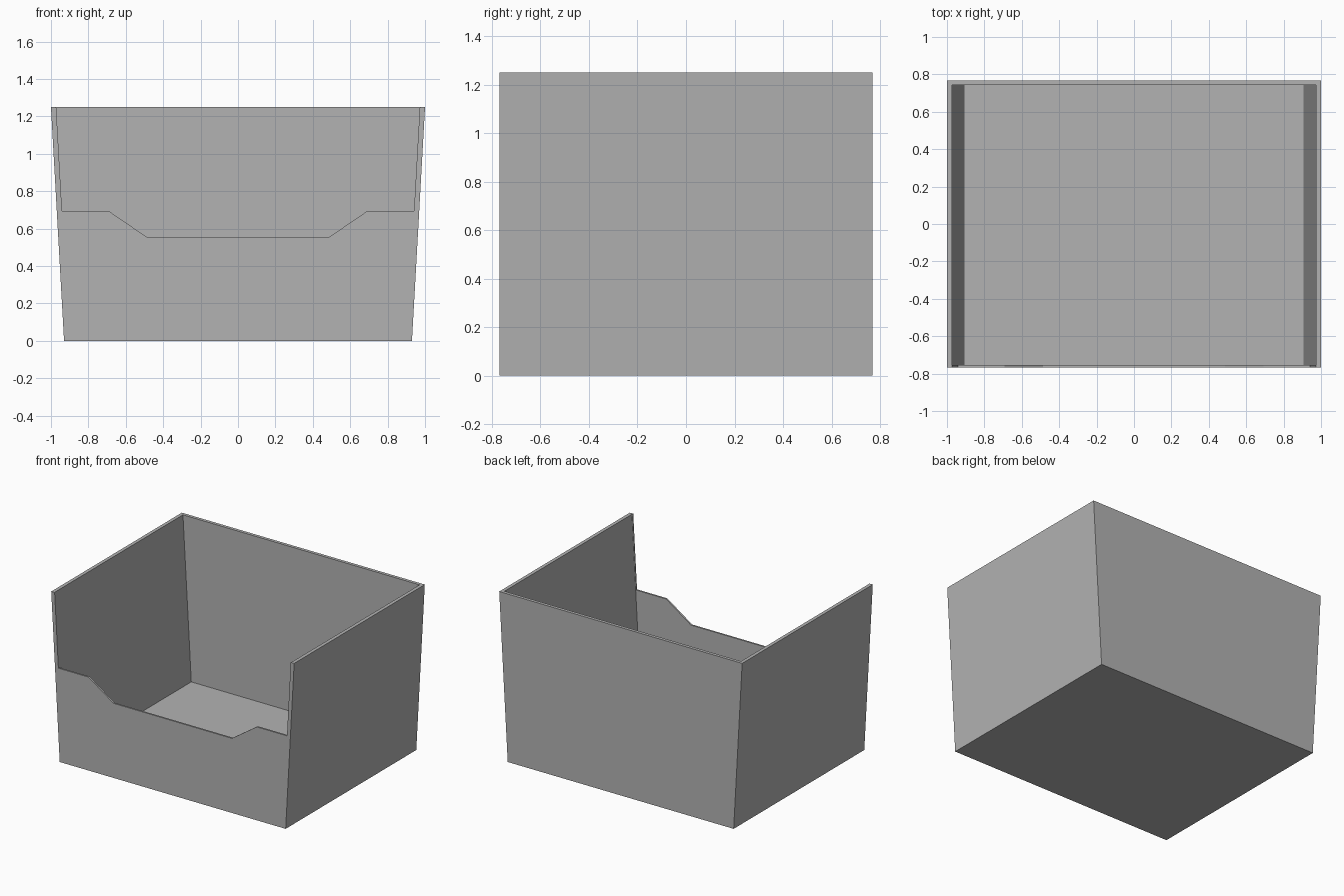
import bpy
import bmesh

HEIGHT, HALF_DEPTH = 1.25, 0.768
FLOOR, TOP = 0.025, 1.4


def half_width(z, inset=0.0):
    """Half width of the flared box at a given height."""
    return 0.93 + 0.056 * z - inset


def prism(name, right_side, y0, y1):
    """Mirror a half profile (x, z) across x = 0 and extrude it along y."""
    outline = right_side + [(-x, z) for x, z in reversed(right_side)]
    bm = bmesh.new()
    face = bm.faces.new([bm.verts.new((x, y0, z)) for x, z in outline])
    side = bmesh.ops.extrude_face_region(bm, geom=[face])["geom"]
    verts = [v for v in side if isinstance(v, bmesh.types.BMVert)]
    bmesh.ops.translate(bm, verts=verts, vec=(0, y1 - y0, 0))
    bmesh.ops.recalc_face_normals(bm, faces=bm.faces)
    mesh = bpy.data.meshes.new(name)
    bm.to_mesh(mesh)
    bm.free()
    obj = bpy.data.objects.new(name, mesh)
    bpy.context.collection.objects.link(obj)
    return obj


def cut(target, cutter):
    """Subtract the cutter from the target and discard it."""
    cutter.hide_render = True
    mod = target.modifiers.new("cut", "BOOLEAN")
    mod.operation, mod.solver, mod.object = "DIFFERENCE", "EXACT", cutter
    bpy.context.view_layer.objects.active = target
    bpy.ops.object.modifier_apply(modifier=mod.name)
    bpy.data.objects.remove(cutter)


default_cube = bpy.data.objects.get("Cube")
if default_cube:
    bpy.data.objects.remove(default_cube)

# Flared outer body
bin_body = prism("open_front_bin",
                 [(half_width(0), 0), (half_width(HEIGHT), HEIGHT)],
                 -HALF_DEPTH, HALF_DEPTH)

# Hollow inside, leaving thin walls and a floor
cut(bin_body, prism("cavity_cutter",
                    [(half_width(z, 0.026), z) for z in (FLOOR, TOP)],
                    -HALF_DEPTH + 0.013, HALF_DEPTH - 0.024))

# Front opening with a dipped lip
cut(bin_body, prism("opening_cutter",
                    [(0.487, 0.555), (0.692, 0.695),
                     (half_width(0.695, 0.028), 0.695),
                     (half_width(TOP, 0.028), TOP)],
                    -1, -HALF_DEPTH + 0.05))

# Plain grey plastic
grey = bpy.data.materials.new("plain_grey")
grey.use_nodes = True
colour = (0.45, 0.45, 0.45, 1)
grey.diffuse_color = colour
grey.node_tree.nodes["Principled BSDF"].inputs["Base Color"].default_value = colour
bin_body.data.materials.clear()
bin_body.data.materials.append(grey)
for poly in bin_body.data.polygons:
    poly.material_index = 0
    poly.use_smooth = False
